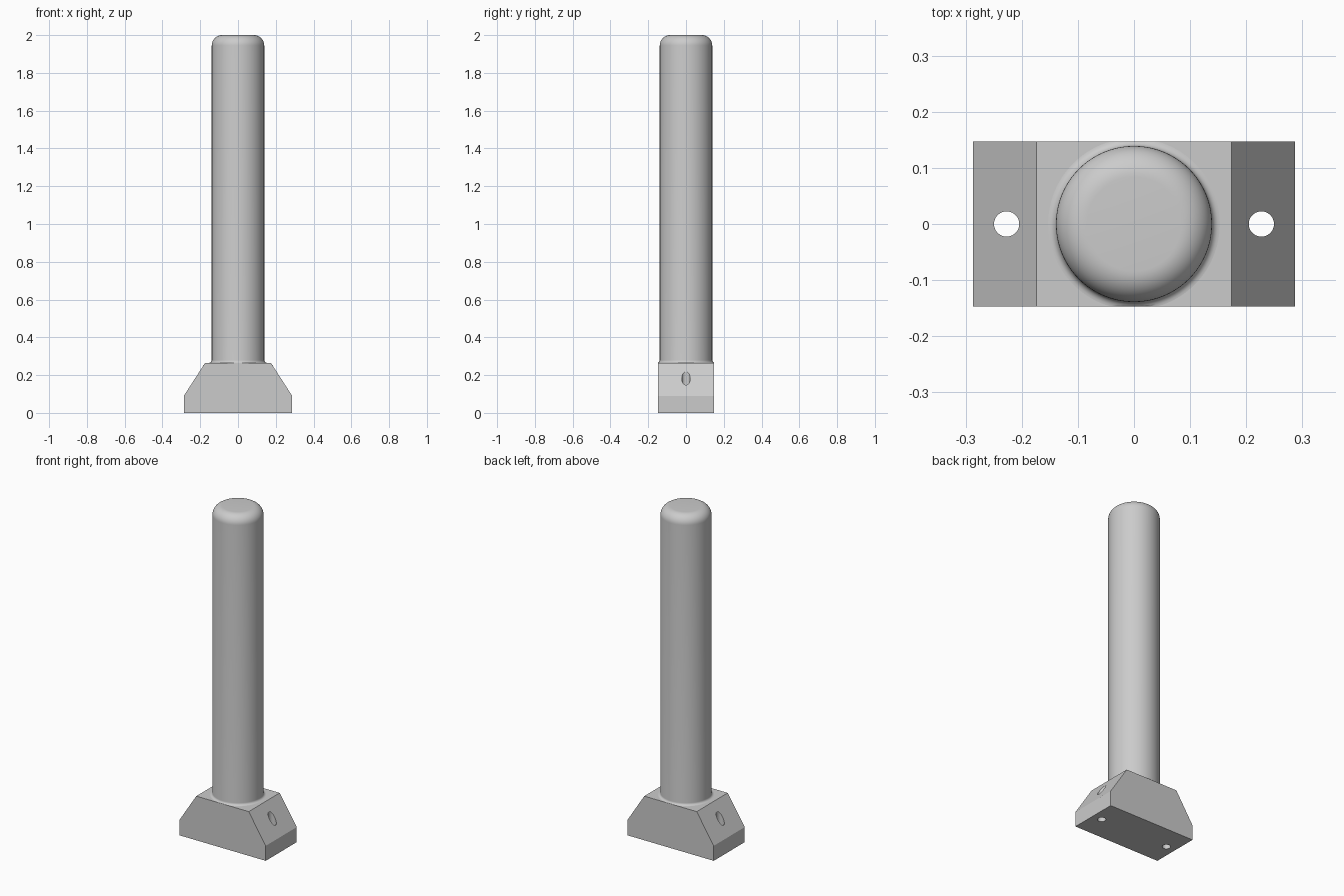
import bpy, bmesh, math

if "Cube" in bpy.data.objects:
    bpy.data.objects.remove(bpy.data.objects["Cube"], do_unlink=True)

GREY = (0.6, 0.6, 0.6, 1.0)
grey = bpy.data.materials.new("plain grey")
grey.use_nodes = True
grey.diffuse_color = GREY
grey.node_tree.nodes["Principled BSDF"].inputs["Base Color"].default_value = GREY

HALF_X, HALF_Y, BASE_H = 0.287, 0.147, 0.265
SHOULDER_X, SIDE_H = 0.174, 0.09
POST_R, TOP_ROUND, FOOT_ROUND = 0.139, 0.055, 0.014
HOLE_X, HOLE_R = 0.227, 0.0225


def finish(name, bm):
    bmesh.ops.recalc_face_normals(bm, faces=bm.faces)
    mesh = bpy.data.meshes.new(name)
    bm.to_mesh(mesh)
    bm.free()
    mesh.materials.append(grey)
    obj = bpy.data.objects.new(name, mesh)
    bpy.context.collection.objects.link(obj)
    return obj


def select(obj):
    bpy.ops.object.select_all(action='DESELECT')
    obj.select_set(True)
    bpy.context.view_layer.objects.active = obj


def arc(cx, cz, r, start, end, steps):
    angles = [math.radians(start + (end - start) * i / steps) for i in range(steps + 1)]
    return [(cx + r * math.cos(a), cz + r * math.sin(a)) for a in angles]


# Base block: sloped-shoulder profile extruded front to back
bm = bmesh.new()
half = [(HALF_X, 0), (HALF_X, SIDE_H), (SHOULDER_X, BASE_H)]
profile = half + [(-x, z) for x, z in reversed(half)]
face = bm.faces.new([bm.verts.new((x, -HALF_Y, z)) for x, z in profile])
out = bmesh.ops.extrude_face_region(bm, geom=[face])
moved = [v for v in out["geom"] if isinstance(v, bmesh.types.BMVert)]
bmesh.ops.translate(bm, verts=moved, vec=(0, 2 * HALF_Y, 0))
base = finish("base_block", bm)

# Vertical bolt holes through both shoulders
for side, label in ((-1, "right"), (1, "left")):
    bpy.ops.mesh.primitive_cylinder_add(vertices=48, radius=HOLE_R, depth=1,
                                        location=(side * HOLE_X, 0, 0))
    cutter = bpy.context.object
    cutter.name = label + "_hole_cutter"
    cutter.hide_render = True
    cutter.data.materials.append(grey)
    select(base)
    cut = base.modifiers.new(label + "_hole", 'BOOLEAN')
    cut.operation = 'DIFFERENCE'
    cut.solver = 'EXACT'
    cut.object = cutter
    bpy.ops.object.modifier_apply(modifier=cut.name)
    bpy.data.objects.remove(cutter, do_unlink=True)
select(base)
bpy.ops.object.shade_smooth_by_angle(angle=math.radians(20))

# Post: revolved profile with a flared foot and rounded top
bm = bmesh.new()
outline = arc(POST_R + FOOT_ROUND, BASE_H + FOOT_ROUND, FOOT_ROUND, 270, 180, 6)
outline += arc(POST_R - TOP_ROUND, 2 - TOP_ROUND, TOP_ROUND, 0, 90, 12)
outline.append((0, 2))
verts = [bm.verts.new((r, 0, z)) for r, z in outline]
edges = [bm.edges.new(pair) for pair in zip(verts, verts[1:])]
bmesh.ops.spin(bm, geom=verts + edges, cent=(0, 0, 0), axis=(0, 0, 1),
               angle=2 * math.pi, steps=96, use_merge=True)
bmesh.ops.remove_doubles(bm, verts=bm.verts, dist=0.00001)
# The flare stops flush with the front and back of the base
for v in bm.verts:
    v.co.y = max(-HALF_Y, min(HALF_Y, v.co.y))
post = finish("post", bm)
select(post)
bpy.ops.object.shade_smooth_by_angle(angle=math.radians(40))
